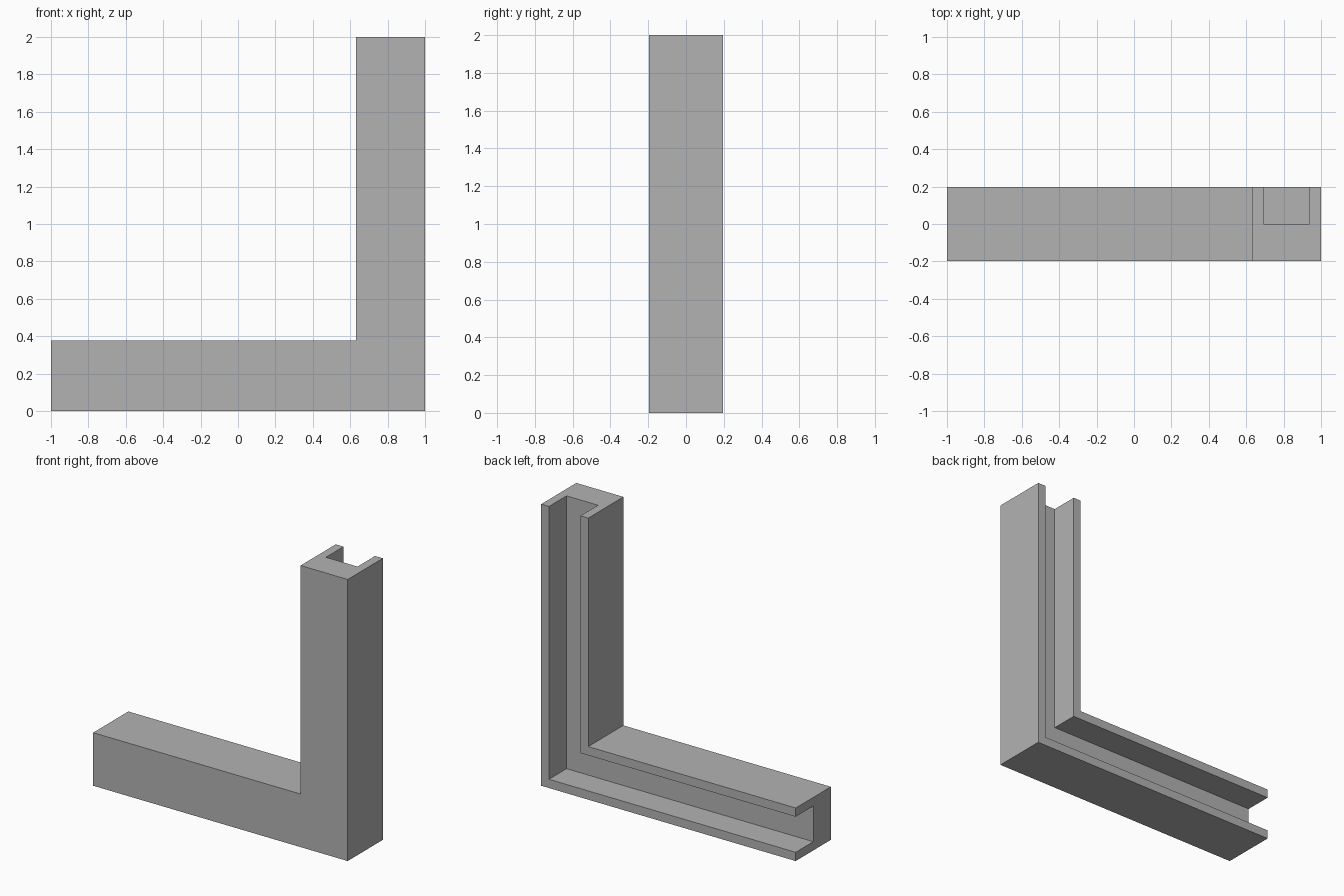
import bpy
import bmesh

cube = bpy.data.objects.get("Cube")
if cube:
    bpy.data.objects.remove(cube, do_unlink=True)

# Plain grey finish
GREY = (0.45, 0.45, 0.45, 1.0)
mat = bpy.data.materials.new("plain grey")
mat.use_nodes = True
mat.diffuse_color = GREY
mat.node_tree.nodes["Principled BSDF"].inputs["Base Color"].default_value = GREY

# Channel section: fraction inward from the outer edge, and depth in y
HALF, FLOOR = 0.197, 0.0
WIDTH, HEIGHT = 0.37, 0.377
LIP_OUT, LIP_IN = 0.165, 0.835
profile = [(0, -HALF), (1, -HALF), (1, HALF), (LIP_IN, HALF),
           (LIP_IN, FLOOR), (LIP_OUT, FLOOR), (LIP_OUT, HALF), (0, HALF)]

# Sweep the section along the sill, through the mitred corner and up the post
stations = [
    lambda f: (-1, f * HEIGHT),
    lambda f: (1 - f * WIDTH, f * HEIGHT),
    lambda f: (1 - f * WIDTH, 2),
]
bm = bmesh.new()
rings = []
for place in stations:
    ring = []
    for f, y in profile:
        x, z = place(f)
        ring.append(bm.verts.new((x, y, z)))
    rings.append(ring)

n = len(profile)
for a, b in zip(rings, rings[1:]):
    for i in range(n):
        j = (i + 1) % n
        bm.faces.new((a[i], a[j], b[j], b[i]))

# Close the two cut ends
bm.faces.new(rings[0])
bm.faces.new(rings[-1])

# Merge the coplanar halves at the mitre, keeping outward normals
bmesh.ops.recalc_face_normals(bm, faces=bm.faces)
bmesh.ops.dissolve_limit(bm, angle_limit=0.01, verts=bm.verts, edges=bm.edges)

mesh = bpy.data.meshes.new("corner_channel")
bm.to_mesh(mesh)
bm.free()
mesh.materials.append(mat)
obj = bpy.data.objects.new("corner_channel", mesh)
bpy.context.collection.objects.link(obj)
